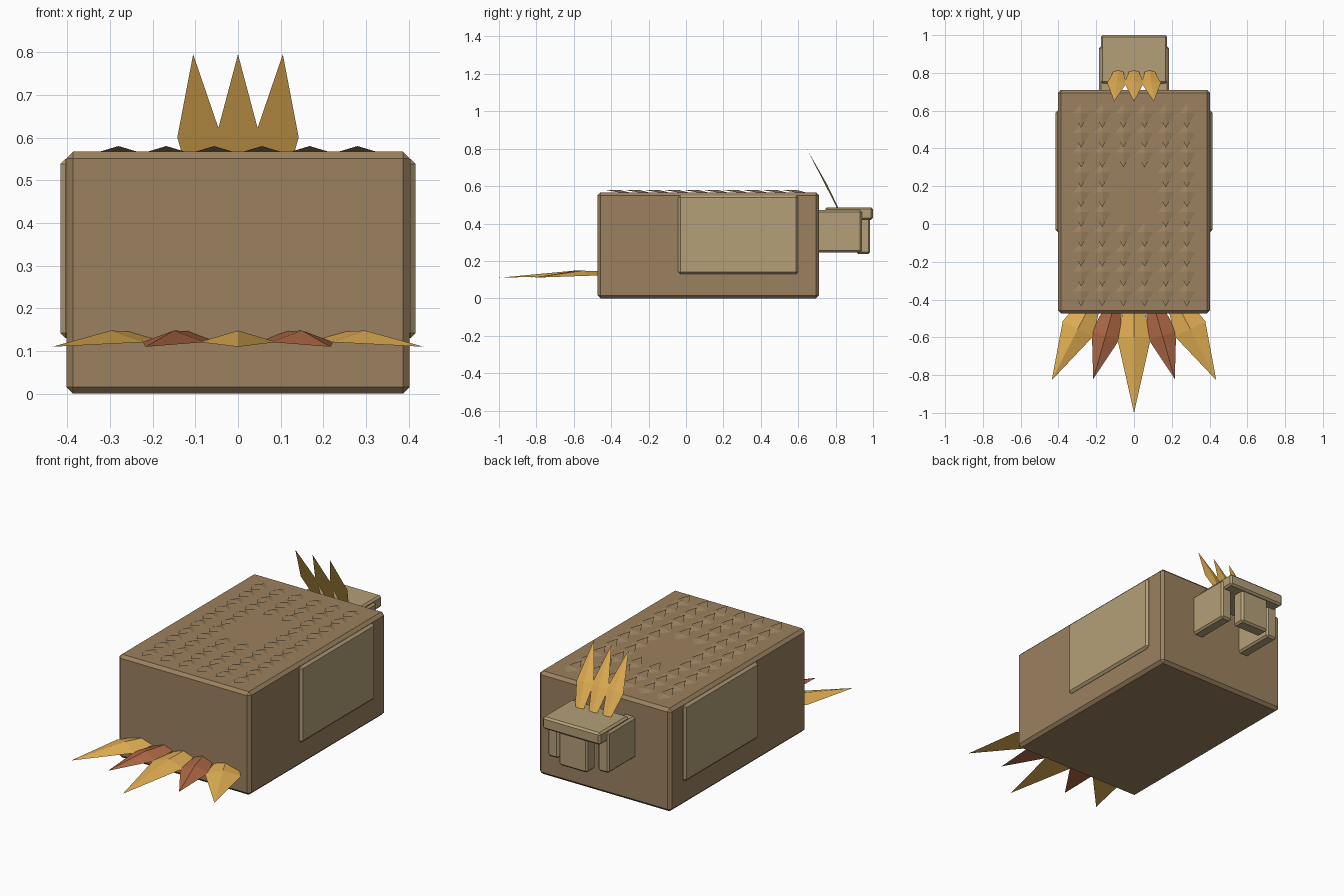
import bpy, bmesh
from math import sin, cos, radians
from mathutils import Vector, Matrix

if "Cube" in bpy.data.objects:
    bpy.data.objects.remove(bpy.data.objects["Cube"])


def material(name, rgb):
    m = bpy.data.materials.new(name)
    m.diffuse_color = (*rgb, 1)
    m.use_nodes = True
    m.node_tree.nodes["Principled BSDF"].inputs["Base Color"].default_value = m.diffuse_color
    return m


BROWN = material("brown_hide", (0.33, 0.22, 0.115))
TAN = material("tan_plate", (0.46, 0.35, 0.19))
GOLD = material("gold_feather", (0.78, 0.44, 0.09))
RUST = material("rust_feather", (0.43, 0.14, 0.06))


def finish(bm, name, mat):
    me = bpy.data.meshes.new(name)
    bmesh.ops.recalc_face_normals(bm, faces=bm.faces)
    bm.to_mesh(me)
    bm.free()
    me.materials.append(mat)
    ob = bpy.data.objects.new(name, me)
    bpy.context.collection.objects.link(ob)
    return ob


def box(name, x, y, z, mat, bevel):
    """Chamfered box from (min, max) ranges."""
    bm = bmesh.new()
    size = [b - a for a, b in (x, y, z)]
    mid = [(a + b) / 2 for a, b in (x, y, z)]
    bmesh.ops.create_cube(bm, size=1, matrix=Matrix.Translation(mid) @ Matrix.Diagonal((*size, 1)))
    bmesh.ops.bevel(bm, geom=bm.edges[:], offset=bevel, segments=1, affect='EDGES', profile=0.5)
    return finish(bm, name, mat)


def add_feather(bm, base, tip, normal, base_w, width, shoulder, ridge):
    """Ridged leaf blade: half widths base_w and width, widest at the shoulder fraction."""
    base, tip = Vector(base), Vector(tip)
    axis = tip - base
    side = axis.cross(Vector(normal)).normalized()
    up = side.cross(axis).normalized()
    wide = base + axis * shoulder
    pts = [base - side * base_w, base + side * base_w, wide + side * width, tip,
           wide - side * width, base + up * ridge * 0.6, wide + up * ridge]
    v = [bm.verts.new(p) for p in pts]
    for f in ((0, 4, 3, 2, 1), (0, 1, 5), (0, 5, 6, 4), (5, 1, 2, 6), (4, 6, 3), (6, 2, 3)):
        bm.faces.new([v[i] for i in f])


def feather(name, mat, *args):
    bm = bmesh.new()
    add_feather(bm, *args)
    return finish(bm, name, mat)


# body
box("body", (-0.402, 0.402), (-0.473, 0.71), (0, 0.567), BROWN, 0.016)

# flank panels and cheeks, mirrored
for s, tag in ((-1, "left"), (1, "right")):
    box("flank_panel_" + tag, sorted((s * 0.36, s * 0.416)), (-0.042, 0.6), (0.13, 0.55), TAN, 0.012)
    box("cheek_" + tag, sorted((s * 0.12, s * 0.186)), (0.69, 0.94), (0.245, 0.472), TAN, 0.01)

# head top and snout
box("head_top", (-0.176, 0.176), (0.745, 1.0), (0.42, 0.487), TAN, 0.01)
box("snout", (-0.087, 0.087), (0.91, 0.985), (0.238, 0.43), TAN, 0.01)

# crest
for i in (-1, 0, 1):
    feather(f"crest_feather_{i + 2}", GOLD, (i * 0.082, 0.812, 0.475), (i * 0.105, 0.648, 0.795),
            (0, 1, 0.5), 0.024, 0.051, 0.4, 0.01)

# tail fan: shoulder x, shoulder y, angle, tip length, half width, material
fan = [(0, -0.6, 0, 0.4, 0.09, GOLD)]
for s in (-1, 1):
    fan.append((s * 0.15, -0.59, s * 16, 0.24, 0.076, RUST))
    fan.append((s * 0.297, -0.555, s * 27, 0.305, 0.09, GOLD))
for n, (x, y, angle, reach, width, mat) in enumerate(fan):
    d = Vector((sin(radians(angle)), -cos(radians(angle)), 0))
    back = 0.19
    mid = Vector((x, y, 0.121))
    base = mid - d * back + Vector((0, 0, 0.011 * back / reach))
    tip = mid + d * reach - Vector((0, 0, 0.011))
    feather(f"tail_feather_{n + 1}", mat, base, tip, (0, 0, 1),
            width * 0.5, width, back / (back + reach), 0.027)

# back scales, leaving the saddle area free
bm = bmesh.new()
for row in range(10):
    y = -0.435 + row * 0.105
    for x in (-0.28, -0.168, -0.056, 0.056, 0.168, 0.28):
        if row in (4, 5, 6) and abs(x) < 0.1:
            continue
        add_feather(bm, (x, y + 0.14, 0.555), (x, y, 0.58), (0, 0, 1), 0.03, 0.046, 0.45, 0.014)
finish(bm, "back_scales", BROWN)
